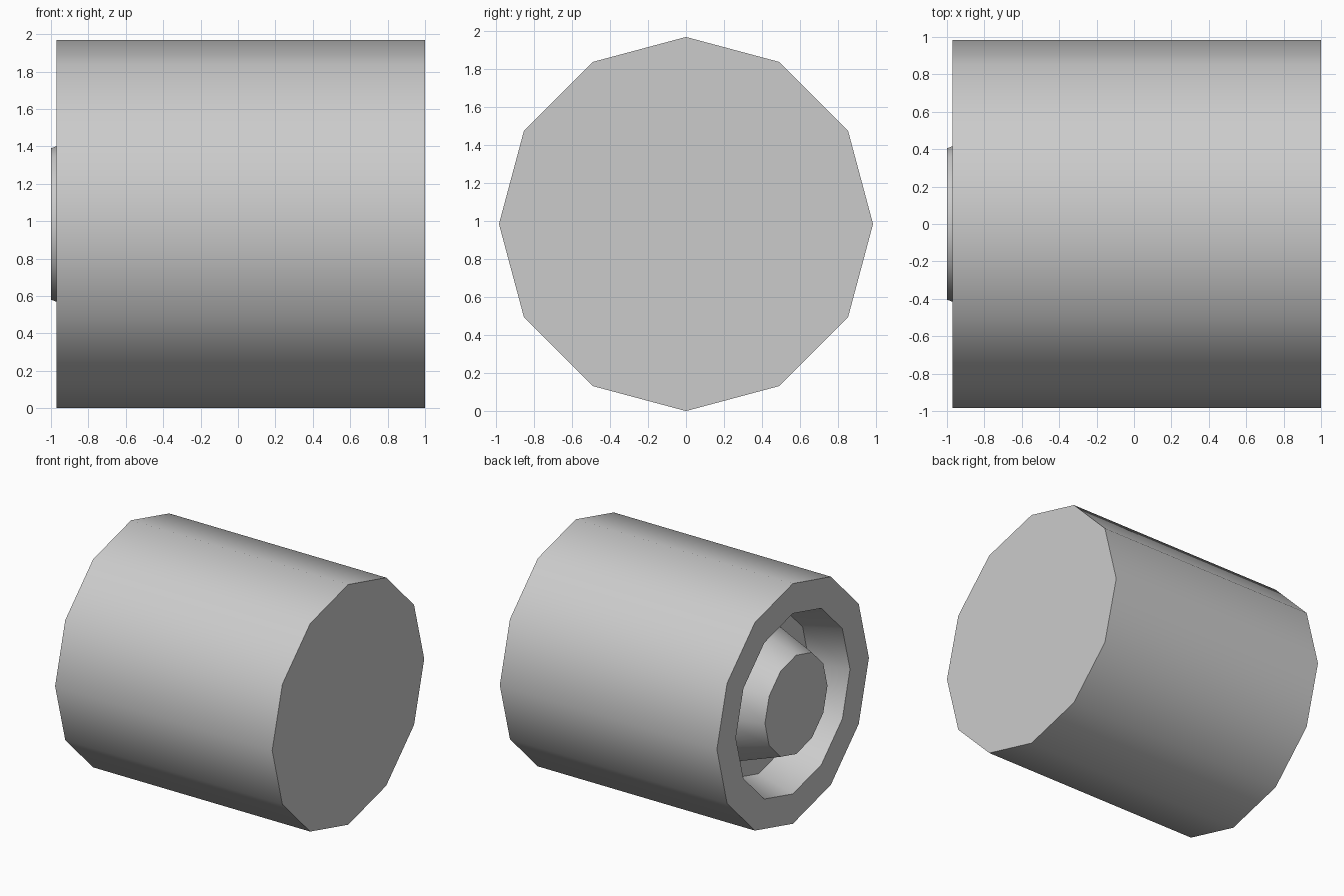
import bpy, bmesh, math

if "Cube" in bpy.data.objects:
    bpy.data.objects.remove(bpy.data.objects["Cube"], do_unlink=True)

SIDES = 12
RADIUS = 0.985
FLOOR = -0.66

grey = bpy.data.materials.new("light grey")
grey.use_nodes = True
colour = (0.6, 0.6, 0.6, 1)
grey.diffuse_color = colour
grey.node_tree.nodes["Principled BSDF"].inputs["Base Color"].default_value = colour


def lathe(name, profile, cap_first=False, cap_last=False):
    """Revolve (x, radius) points around the lengthwise axis."""
    bm = bmesh.new()
    rings = []
    for x, r in profile:
        angles = [math.tau * i / SIDES for i in range(SIDES)]
        rings.append([bm.verts.new((x, r * math.sin(a), RADIUS + r * math.cos(a)))
                      for a in angles])
    for a, b in zip(rings, rings[1:]):
        for i in range(SIDES):
            j = (i + 1) % SIDES
            bm.faces.new((a[i], a[j], b[j], b[i]))
    if cap_first:
        bm.faces.new(rings[0][::-1])
    if cap_last:
        bm.faces.new(rings[-1])
    mesh = bpy.data.meshes.new(name)
    bm.to_mesh(mesh)
    bm.free()
    mesh.materials.append(grey)
    obj = bpy.data.objects.new(name, mesh)
    bpy.context.collection.objects.link(obj)
    # Sides shade smoothly, end rims stay sharp
    bpy.ops.object.select_all(action='DESELECT')
    obj.select_set(True)
    bpy.context.view_layer.objects.active = obj
    bpy.ops.object.shade_smooth_by_angle(angle=math.radians(40))


# Drum: closed end, outer wall, open rim, tapered recess and its floor
lathe("drum", [(1.0, RADIUS), (-0.97, RADIUS), (-0.97, 0.74), (FLOOR, 0.657),
               (FLOOR, 0.525)], cap_first=True)

# Tapered hub standing on the recess floor, just proud of the rim
lathe("hub", [(FLOOR, 0.525), (-1.0, 0.405)], cap_last=True)
